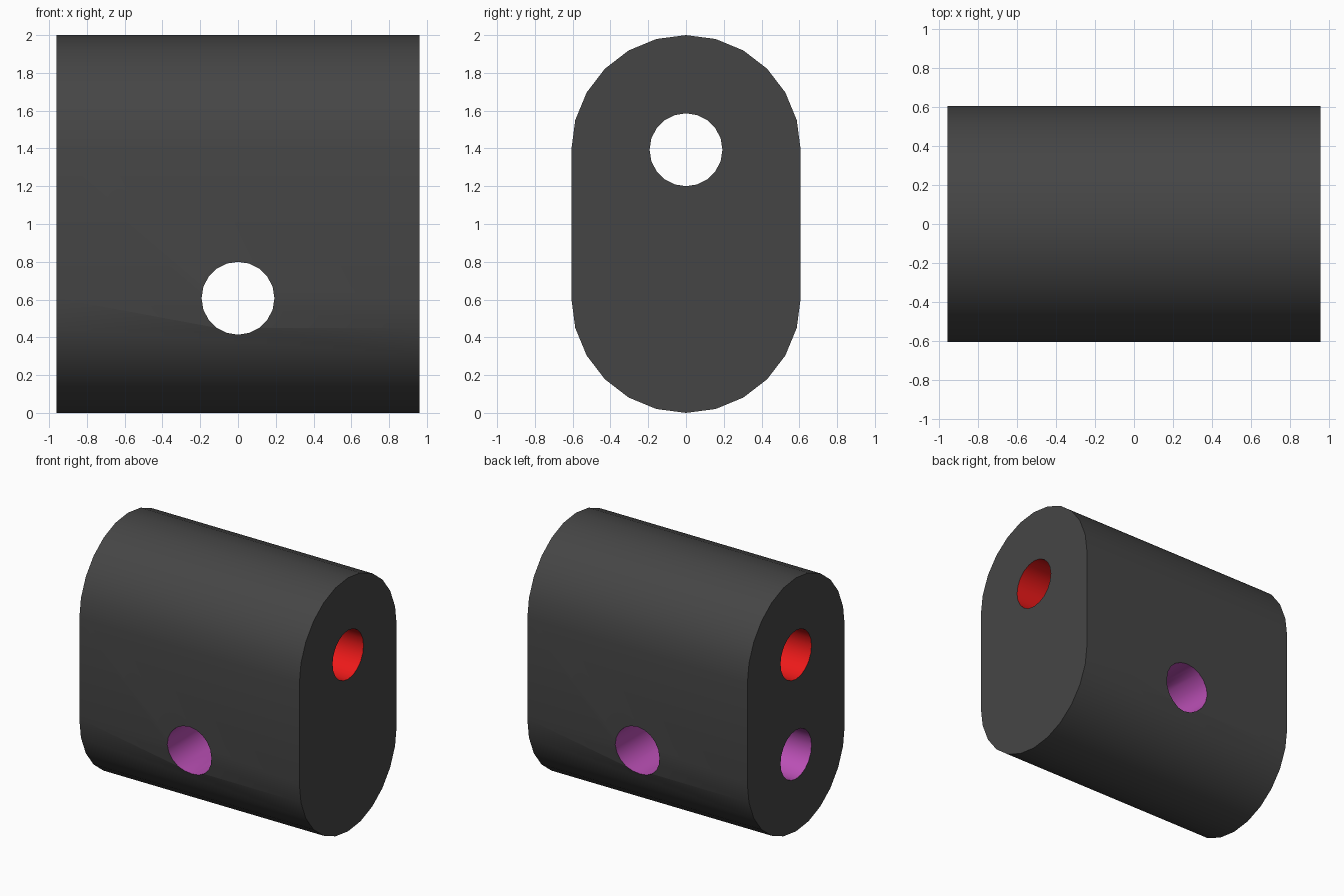
import bpy
import bmesh
from math import radians, sin, cos, pi

if "Cube" in bpy.data.objects:
    bpy.data.objects.remove(bpy.data.objects["Cube"])

HALF_LEN, R, TOP = 0.96, 0.607, 2.0
BORE_R = 0.193
LOW_Z, HIGH_Z = R, TOP - R
ARC = 12


def material(name, color):
    m = bpy.data.materials.new(name)
    m.diffuse_color = (*color, 1)
    m.use_nodes = True
    m.node_tree.nodes["Principled BSDF"].inputs["Base Color"].default_value = m.diffuse_color
    return m


dark = material("dark grey", (0.06, 0.06, 0.06))
red = material("red bore", (0.85, 0.01, 0.01))
purple = material("purple bore", (0.5, 0.08, 0.47))

# Rounded block: stadium profile extruded along x
profile = [(R * cos(pi * i / ARC), HIGH_Z + R * sin(pi * i / ARC)) for i in range(ARC + 1)]
profile += [(-y, TOP - z) for y, z in profile]
bm = bmesh.new()
face = bm.faces.new([bm.verts.new((-HALF_LEN, y, z)) for y, z in profile])
ext = bmesh.ops.extrude_face_region(bm, geom=[face])
bmesh.ops.translate(bm, vec=(2 * HALF_LEN, 0, 0),
                    verts=[v for v in ext["geom"] if isinstance(v, bmesh.types.BMVert)])
bmesh.ops.recalc_face_normals(bm, faces=bm.faces)
mesh = bpy.data.meshes.new("connector_block")
bm.to_mesh(mesh)
bm.free()
block = bpy.data.objects.new("connector_block", mesh)
bpy.context.collection.objects.link(block)
mesh.materials.append(dark)


def bore(name, location, rotation, depth, mat):
    """Cut a coloured round bore into the block."""
    bpy.ops.mesh.primitive_cylinder_add(vertices=20, radius=BORE_R, depth=depth,
                                        location=location, rotation=rotation)
    cutter = bpy.context.object
    cutter.name = name
    cutter.hide_render = True
    cutter.data.materials.append(mat)
    mod = block.modifiers.new(name, "BOOLEAN")
    mod.operation = "DIFFERENCE"
    mod.solver = "EXACT"
    mod.material_mode = "TRANSFER"
    mod.object = cutter
    bpy.context.view_layer.objects.active = block
    bpy.ops.object.modifier_apply(modifier=mod.name)
    bpy.data.objects.remove(cutter)


# Upper bore runs the full length; lower bore crosses front to back
bore("upper_bore", (0, 0, HIGH_Z), (0, radians(90), 0), 3, red)
bore("cross_bore", (0, 0, LOW_Z), (radians(90), 0, 0), 3, purple)
# End bore enters from the left end and meets the cross bore
bore("end_bore", (-0.75, 0, LOW_Z), (0, radians(90), 0), 1.5, purple)

bpy.ops.object.select_all(action="DESELECT")
block.select_set(True)
bpy.context.view_layer.objects.active = block
bpy.ops.object.shade_smooth_by_angle(angle=radians(35))
